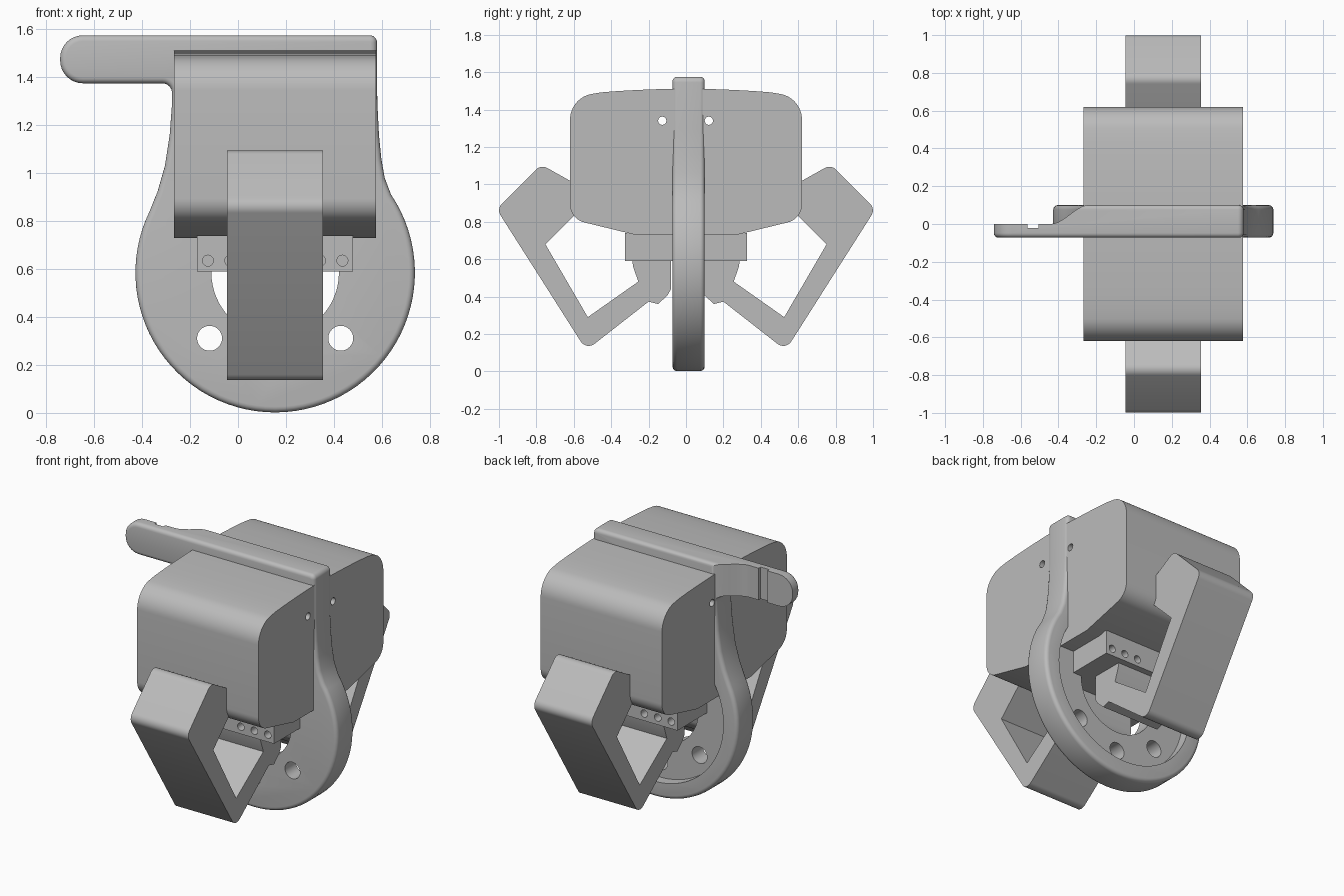
import bpy, bmesh, math
from mathutils import Vector

if "Cube" in bpy.data.objects:
    bpy.data.objects.remove(bpy.data.objects["Cube"])

GREY = (0.5, 0.5, 0.5, 1)
mat = bpy.data.materials.new("plain_grey")
mat.use_nodes = True
mat.diffuse_color = GREY
mat.node_tree.nodes["Principled BSDF"].inputs["Base Color"].default_value = GREY
PLACE = {'x': lambda a, b, t: (t, a, b),
         'y': lambda a, b, t: (a, t, b),
         'z': lambda a, b, t: (a, b, t)}


def rounded(points, steps=8):
    """Fillet each (a, b, radius) corner of a closed outline."""
    out = []
    for i, p in enumerate(points):
        c = Vector(p[:2])
        if len(p) < 3:
            out.append(c)
            continue
        u = (Vector(points[i - 1][:2]) - c).normalized()
        v = (Vector(points[(i + 1) % len(points)][:2]) - c).normalized()
        half = u.angle(v) / 2
        centre = c + (u + v).normalized() * p[2] / math.sin(half)
        d0 = c + u * p[2] / math.tan(half) - centre
        d1 = c + v * p[2] / math.tan(half) - centre
        a0 = math.atan2(d0.y, d0.x)
        sweep = (math.atan2(d1.y, d1.x) - a0 + math.pi) % (2 * math.pi) - math.pi
        for k in range(steps + 1):
            a = a0 + sweep * k / steps
            out.append(centre + Vector((math.cos(a), math.sin(a))) * p[2])
    return out


def circle(a, b, r, n=32):
    return [(a + r * math.cos(2 * math.pi * k / n),
             b + r * math.sin(2 * math.pi * k / n)) for k in range(n)]


def inset(outline, d):
    """Move a clockwise outline inward by d."""
    out = []
    for i, p in enumerate(outline):
        p = Vector(p)
        e0 = (p - Vector(outline[i - 1])).normalized()
        e1 = (Vector(outline[(i + 1) % len(outline)]) - p).normalized()
        n0, n1 = Vector((e0.y, -e0.x)), Vector((e1.y, -e1.x))
        out.append(p + (n0 + n1) * d / (1 + n0.dot(n1)))
    return out


def loft(name, layers, axis):
    """Skin (outline, position) layers along an axis and cap both ends."""
    bm = bmesh.new()
    rings = [[bm.verts.new(PLACE[axis](p[0], p[1], t)) for p in outline]
             for outline, t in layers]
    n = len(rings[0])
    for r0, r1 in zip(rings, rings[1:]):
        for i in range(n):
            j = (i + 1) % n
            bm.faces.new((r0[i], r0[j], r1[j], r1[i]))
    bm.faces.new(rings[0][::-1])
    bm.faces.new(rings[-1])
    if bm.calc_volume(signed=True) < 0:
        bmesh.ops.reverse_faces(bm, faces=bm.faces[:])
    mesh = bpy.data.meshes.new(name)
    bm.to_mesh(mesh)
    bm.free()
    obj = bpy.data.objects.new(name, mesh)
    bpy.context.collection.objects.link(obj)
    mesh.materials.append(mat)
    return obj


def prism(name, outline, axis, lo, hi):
    return loft(name, [(outline, lo), (outline, hi)], axis)


def box(a0, a1, b0, b1):
    return [(a0, b0), (a1, b0), (a1, b1), (a0, b1)]


def activate(obj):
    bpy.ops.object.select_all(action='DESELECT')
    obj.select_set(True)
    bpy.context.view_layer.objects.active = obj


def cut(obj, outline, axis, lo, hi):
    cutter = prism("cutter", outline, axis, lo, hi)
    cutter.hide_render = True
    mod = obj.modifiers.new("cut", 'BOOLEAN')
    mod.operation = 'DIFFERENCE'
    mod.solver = 'EXACT'
    mod.object = cutter
    activate(obj)
    bpy.ops.object.modifier_apply(modifier=mod.name)
    bpy.data.objects.remove(cutter)


parts = []

# Rounded main housing with two thin through holes
half = [(0.27, 0.73), (0.62, 0.815, 0.1), (0.62, 1.465, 0.14),
        (0.45, 1.492), (0.36, 1.499), (0.25, 1.505), (0.12, 1.510)]
other_half = [(-p[0], *p[1:]) for p in reversed(half)]
housing = prism("housing", rounded(half + [(0, 1.512)] + other_half, 12),
                'x', -0.267, 0.576)
for y in (-0.127, 0.122):
    cut(housing, circle(y, 1.34, 0.022, 20), 'x', -1, 1)
parts.append(housing)

# Frame: round disc, tapering neck and side arm, with rounded rims
CX, CZ, R = 0.155, 0.585, 0.583
disc = [(CX + R * math.cos(math.radians(a)), CZ + R * math.sin(math.radians(a)))
        for a in range(34, -207, -4)]
neck_left = [(-0.335, 0.925), (-0.305, 1.03), (-0.285, 1.16), (-0.276, 1.28)]
arm = [(-0.275, 1.375, 0.04), (-0.742, 1.375, 0.095),
       (-0.742, 1.575, 0.095), (0.58, 1.575, 0.03)]
neck_right = [(0.581, 1.3), (0.588, 1.16), (0.598, 1.06), (0.612, 0.98)]
outline = rounded(disc + neck_left + arm + neck_right)
RIM, Y0, Y1 = 0.024, -0.072, 0.1
rim = [(RIM * (1 - math.sin(a)), RIM * (1 - math.cos(a)))
       for a in (math.radians(22.5 * k) for k in range(5))]
layers = [(inset(outline, d), Y0 + h) for d, h in rim]
layers += [(inset(outline, d), Y1 - h) for d, h in reversed(rim)]
frame = loft("frame", layers, 'y')
cut(frame, circle(CX, CZ, 0.485, 64), 'y', 0.035, 0.3)
cut(frame, circle(CX, CZ, 0.266, 64), 'y', -0.3, 0.3)
for deg in (225, 270, 315):
    a = math.radians(deg)
    cut(frame, circle(CX + 0.387 * math.cos(a), CZ + 0.387 * math.sin(a), 0.052),
        'y', -0.3, 0.3)

# Thin the arm with a smooth step, then notch it
step = [(-0.44 + 0.02 * t, 0.1005 * (t / 10) ** 2 * (3 - t / 5))
        for t in range(11)]
cut(frame, [(-0.9, 0)] + step + [(-0.24, 0.2), (-0.9, 0.2)], 'z', 1.34, 1.7)
cut(frame, box(-0.565, -0.505, -0.02, 0.2), 'z', 1.3, 1.7)
parts.append(frame)

# Mounting block with rows of screw holes on both faces
mount = prism("mount", box(-0.17, 0.48, 0.59, 0.74), 'y', -0.327, 0.327)
for k in (-3, -2, -1, 1, 2, 3):
    for lo, hi in ((-0.4, -0.25), (0.25, 0.4)):
        cut(mount, circle(CX + k * 0.0935, 0.635, 0.023, 20), 'y', lo, hi)
parts.append(mount)

# Bent handle brackets, front and back
bracket = [(0.55, 0.98), (0.775, 1.106, 0.05), (1.013, 0.868, 0.05),
           (0.533, 0.113, 0.05), (0.20, 0.373), (0.15, 0.36), (0.10, 0.405),
           (0.08, 0.44), (0.08, 0.60), (0.288, 0.60), (0.283, 0.56),
           (0.255, 0.48), (0.525, 0.29), (0.752, 0.68), (0.55, 0.88)]
for name, s in (("front_bracket", -1), ("back_bracket", 1)):
    shape = [(p[0] * s, *p[1:]) for p in bracket]
    parts.append(prism(name, rounded(shape), 'x', -0.046, 0.355))

for obj in parts:
    activate(obj)
    bpy.ops.object.shade_smooth_by_angle(angle=math.radians(30))
